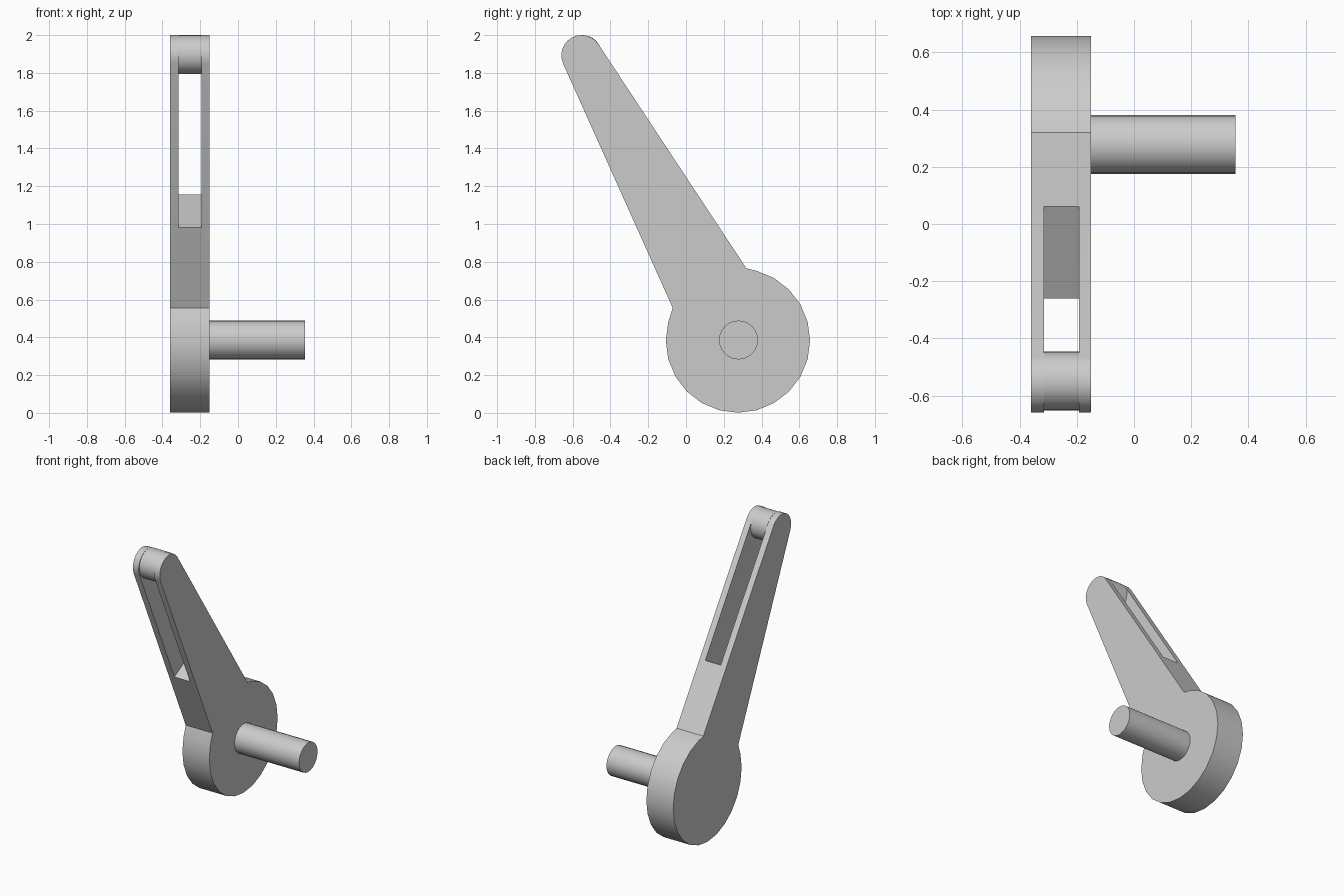
import bpy, bmesh, math
from mathutils import Vector

if "Cube" in bpy.data.objects:
    bpy.data.objects.remove(bpy.data.objects["Cube"], do_unlink=True)

grey = bpy.data.materials.new("light grey")
grey.use_nodes = True
colour = (0.6, 0.6, 0.6, 1)
grey.diffuse_color = colour
grey.node_tree.nodes["Principled BSDF"].inputs["Base Color"].default_value = colour

HUB, HUB_R = Vector((0.275, 0.383)), 0.382
TIP, TIP_R = Vector((-0.553, 1.893)), 0.107
LEFT, RIGHT = -0.36, -0.15


def arc(centre, radius, start, end, steps):
    """Points in the y-z plane, angles in degrees."""
    angles = [math.radians(start + (end - start) * i / steps) for i in range(steps + 1)]
    return [centre + radius * Vector((math.cos(a), math.sin(a))) for a in angles]


def prism(name, outline, x0, x1):
    """Extrude a y-z outline along x."""
    bm = bmesh.new()
    face = bm.faces.new([bm.verts.new((x0, p.x, p.y)) for p in outline])
    new = bmesh.ops.extrude_face_region(bm, geom=[face])["geom"]
    bmesh.ops.translate(bm, vec=(x1 - x0, 0, 0),
                        verts=[v for v in new if isinstance(v, bmesh.types.BMVert)])
    bmesh.ops.recalc_face_normals(bm, faces=bm.faces[:])
    mesh = bpy.data.meshes.new(name)
    bm.to_mesh(mesh)
    bm.free()
    mesh.materials.append(grey)
    obj = bpy.data.objects.new(name, mesh)
    bpy.context.collection.objects.link(obj)
    return obj


def select(obj):
    bpy.ops.object.select_all(action="DESELECT")
    obj.select_set(True)
    bpy.context.view_layer.objects.active = obj


def smooth(obj):
    select(obj)
    bpy.ops.object.shade_smooth_by_angle(angle=math.radians(25))


# Lever: round hub joined to a tapered arm with a rounded tip
outline = (arc(HUB, HUB_R, -195, 75, 18) + [Vector((0.32, 0.765))]
           + arc(TIP, TIP_R, 33.5, 204, 12) + [Vector((-0.07, 0.555))])
lever = prism("lever_arm", outline, LEFT, RIGHT)

# Slot cut square to the arm, open through the tip
along = (TIP - HUB).normalized()
across = Vector((along.y, -along.x))
base = Vector((-0.0975, 1.07))
slot = [base - across * 0.5, base + across * 0.5,
        base + across * 0.5 + along * 1.4, base - across * 0.5 + along * 1.4]
cutter = prism("slot_cutter", slot, -0.315, -0.193)
cut = lever.modifiers.new("slot", "BOOLEAN")
cut.operation, cut.solver, cut.object = "DIFFERENCE", "EXACT", cutter
select(lever)
bpy.ops.object.modifier_apply(modifier=cut.name)
bpy.data.objects.remove(cutter, do_unlink=True)
smooth(lever)

# Roller held in the fork, and the shaft on the hub
smooth(prism("tip_roller", arc(Vector((-0.549, 1.897)), 0.103, 0, 348.75, 31), -0.315, -0.193))
smooth(prism("shaft", arc(HUB + Vector((0.003, 0.003)), 0.103, 0, 345, 23), RIGHT, 0.355))
